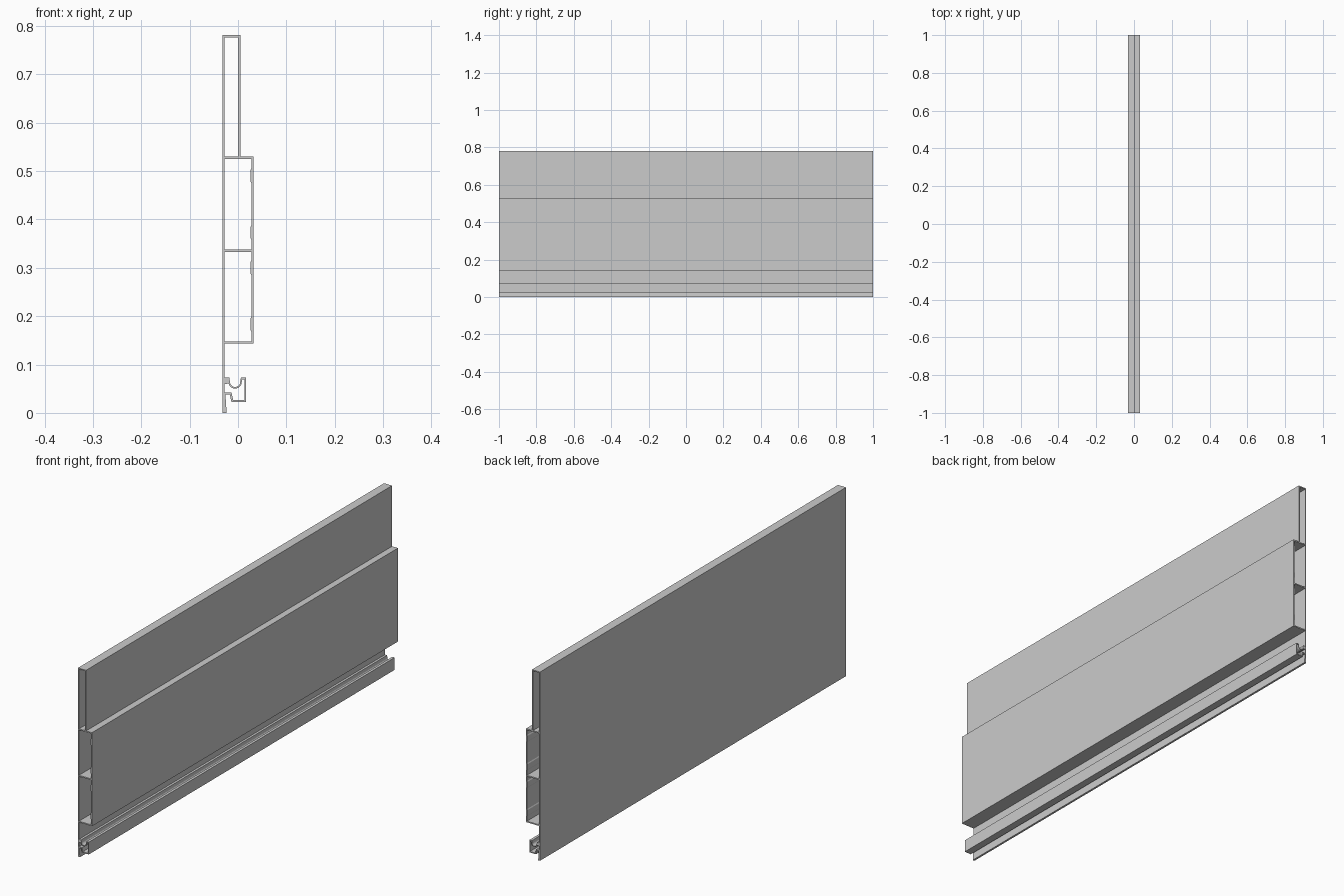
import bpy, bmesh, math

if "Cube" in bpy.data.objects:
    bpy.data.objects.remove(bpy.data.objects["Cube"])

HALF = 1.0            # half of the extrusion length
L, R = -0.032, 0.032  # outer faces of the profile
T = 0.0045            # wall thickness


def arc(cx, cz, r, a0, a1, n=10):
    return [(cx + r * math.cos(math.radians(a0 + (a1 - a0) * i / n)),
             cz + r * math.sin(math.radians(a0 + (a1 - a0) * i / n)))
            for i in range(n + 1)]


def box_hole(x0, x1, z0, z1):
    return [(x0, z0), (x1, z0), (x1, z1), (x0, z1)]


def padded_hole(z0, z1, pads):
    # chamber whose right wall carries shallow thickened pads
    pts = [(L + T, z0), (R - T, z0)]
    for a, b in pads:
        pts += [(R - T, a), (R - T - 0.002, a + 0.004),
                (R - T - 0.002, b - 0.004), (R - T, b)]
    return pts + [(R - T, z1), (L + T, z1)]


def extrude_profile(name, loops):
    cu = bpy.data.curves.new(name, 'CURVE')
    cu.dimensions = '2D'
    cu.fill_mode = 'BOTH'
    cu.extrude = HALF
    for pts in loops:
        s = cu.splines.new('POLY')
        s.points.add(len(pts) - 1)
        for p, (x, z) in zip(s.points, pts):
            p.co = (x, z, 0, 1)
        s.use_cyclic_u = True
    tmp = bpy.data.objects.new(name + "_curve", cu)
    bpy.context.collection.objects.link(tmp)
    bpy.context.view_layer.update()
    me = bpy.data.meshes.new_from_object(tmp)
    bpy.data.objects.remove(tmp)
    # stand the profile upright, weld caps to the sides
    bm = bmesh.new()
    bm.from_mesh(me)
    for v in bm.verts:
        x, y, z = v.co
        v.co = (x, -z, y)
    bmesh.ops.remove_doubles(bm, verts=bm.verts, dist=1e-5)
    bmesh.ops.recalc_face_normals(bm, faces=bm.faces)
    for f in bm.faces:
        f.smooth = False
    bm.to_mesh(me)
    bm.free()
    me.name = name
    ob = bpy.data.objects.new(name, me)
    bpy.context.collection.objects.link(ob)
    return ob


# outer silhouette: foot, clip rail with groove, main box, upper panel
groove = arc(-0.006, 0.064, 0.0105, 0, -180)
outline = [(L, 0), (-0.0235, 0), (-0.026, 0.038), (-0.017, 0.038),
           (-0.0135, 0.022), (0.017, 0.022), (0.017, 0.073), (0.006, 0.073)]
outline += groove
outline += [(-0.018, 0.073), (L + T, 0.073), (L + T, 0.143), (R, 0.143),
            (R, 0.530), (0.005, 0.530), (0.005, 0.781), (L, 0.781)]

# hollow chambers
clip_hole = [(L + T, 0.0425), (-0.0135, 0.0425), (-0.010, 0.0265),
             (0.0135, 0.0265), (0.0135, 0.069), (0.0085, 0.069)]
clip_hole += arc(-0.006, 0.064, 0.0138, 0, -165)
clip_hole += [(L + T, 0.060)]

extrude_profile("hollow_panel_extrusion", [
    outline,
    clip_hole,
    padded_hole(0.148, 0.333, [(0.168, 0.198), (0.285, 0.315)]),
    padded_hole(0.338, 0.525, [(0.358, 0.388), (0.475, 0.505)]),
    box_hole(L + T, 0.005 - T, 0.530, 0.7765),
])
